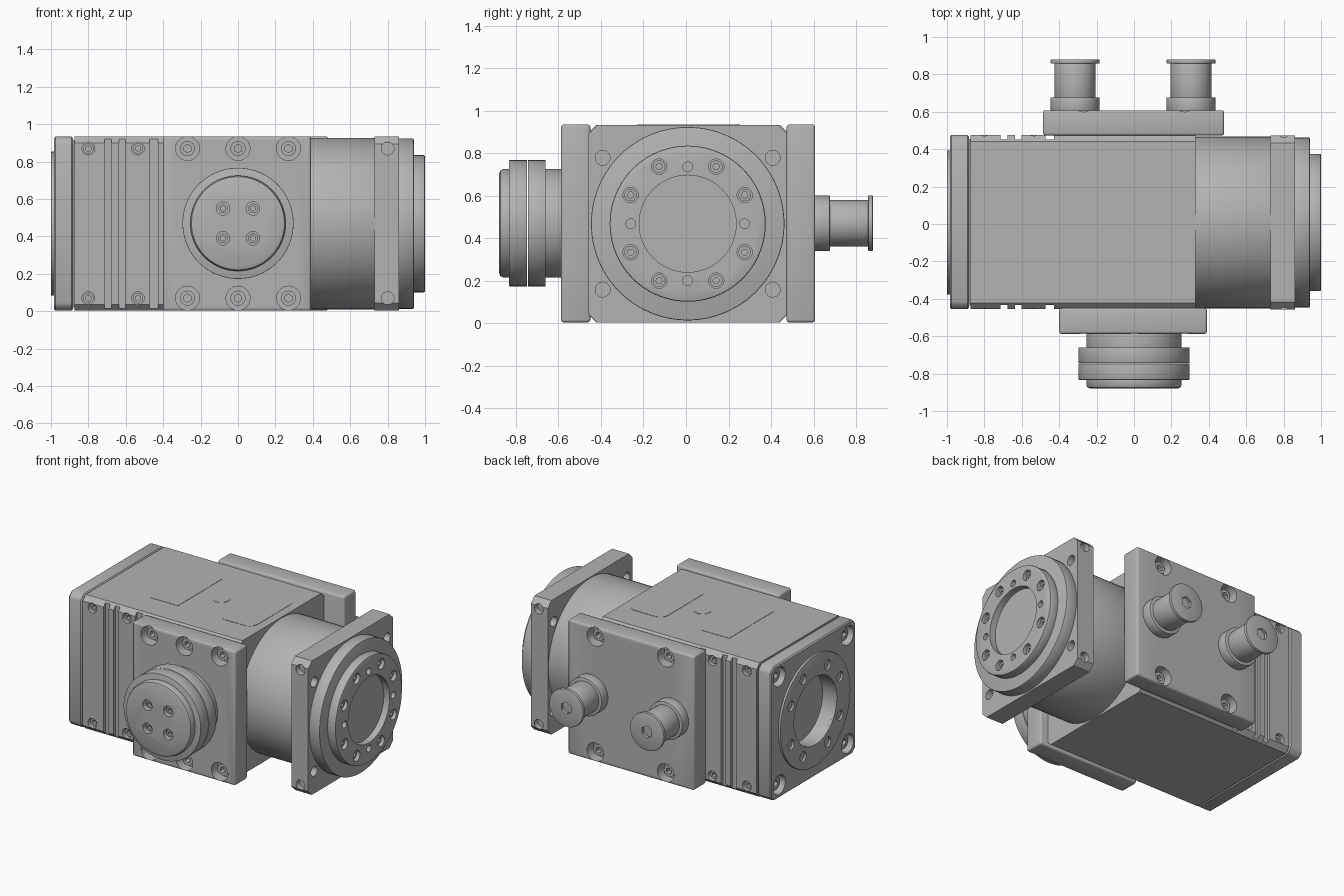
import bpy, bmesh, math
from mathutils import Matrix, Vector

if "Cube" in bpy.data.objects:
    bpy.data.objects.remove(bpy.data.objects["Cube"])

grey = bpy.data.materials.new("machined grey")
grey.use_nodes = True
COLOUR = (0.45, 0.45, 0.45, 1)
grey.diffuse_color = COLOUR
grey.node_tree.nodes["Principled BSDF"].inputs["Base Color"].default_value = COLOUR

CY, CZ = 0.008, 0.468      # main axis
TURN = {"x": Matrix.Rotation(math.pi / 2, 4, "Y"),
        "y": Matrix.Rotation(math.pi / 2, 4, "X"), "z": Matrix()}


def cyl(bm, axis, r, a, b, u, v, n=48):
    """Cylinder along an axis from a to b; u, v are the other two coordinates."""
    m = (a + b) / 2
    pos = {"x": (m, u, v), "y": (u, m, v), "z": (u, v, m)}[axis]
    bmesh.ops.create_cone(bm, cap_ends=True, segments=n, radius1=r, radius2=r,
                          depth=abs(b - a),
                          matrix=Matrix.Translation(pos) @ TURN[axis])


def box(bm, lo, hi):
    lo, hi = Vector(lo), Vector(hi)
    bmesh.ops.create_cube(bm, size=1, matrix=Matrix.Translation((lo + hi) / 2)
                          @ Matrix.Diagonal((*(hi - lo), 1)))


def bevel_edges(bm, width, along=None, segments=1):
    """Bevel all edges, or only those parallel to one axis."""
    def keep(e):
        d = (e.verts[0].co - e.verts[1].co).normalized()
        return along is None or abs(d["xyz".index(along)]) > 0.99
    sharp = [e for e in bm.edges if keep(e) and e.calc_face_angle(0) > 0.6]
    bmesh.ops.bevel(bm, geom=sharp, offset=width, segments=segments,
                    profile=0.5, affect="EDGES")


def finish(name, bm, cutter=None):
    def to_object(label, b):
        me = bpy.data.meshes.new(label)
        bmesh.ops.recalc_face_normals(b, faces=b.faces[:])
        b.to_mesh(me)
        b.free()
        me.materials.append(grey)
        ob = bpy.data.objects.new(label, me)
        bpy.context.collection.objects.link(ob)
        return ob
    ob = to_object(name, bm)
    bpy.ops.object.select_all(action="DESELECT")
    bpy.context.view_layer.objects.active = ob
    ob.select_set(True)
    if cutter:
        tool = to_object(name + "_cutter", cutter)
        tool.hide_render = True
        mod = ob.modifiers.new("cut", "BOOLEAN")
        mod.operation, mod.solver, mod.object = "DIFFERENCE", "EXACT", tool
        bpy.ops.object.modifier_apply(modifier="cut")
        bpy.data.objects.remove(tool)
    bpy.ops.object.shade_smooth_by_angle(angle=math.radians(30))
    return ob


def turned(name, axis, u, v, steps, bevel=0.006, cutter=None):
    """Stack of discs given as (radius, start, end)."""
    bm = bmesh.new()
    for r, a, b in steps:
        part = bmesh.new()
        cyl(part, axis, r, a, b, u, v, 96)
        bevel_edges(part, bevel, segments=2)
        me = bpy.data.meshes.new("step")
        part.to_mesh(me)
        part.free()
        bm.from_mesh(me)
        bpy.data.meshes.remove(me)
    return finish(name, bm, cutter)


def screws(name, axis, spots, r, top, inner):
    """Socket screw heads sunk in their holes."""
    bm, cut = bmesh.new(), bmesh.new()
    for u, v in spots:
        cyl(bm, axis, r, top, inner, u, v, 24)
        cyl(cut, axis, r * 0.55, top + (top - inner) * 0.2,
            (top * 0.4 + inner * 0.6), u, v, 6)
    finish(name, bm, cut)


def ring(radius, angles):
    return [(CY + radius * math.cos(math.radians(t)),
             CZ + radius * math.sin(math.radians(t))) for t in angles]


def corners(du, dv, u=CY, v=CZ):
    return [(u + i * du, v + j * dv) for i in (-1, 1) for j in (-1, 1)]


BOLTS = ring(0.3, [26.6, 63.4, 116.6, 153.4, 206.6, 243.4, 296.6, 333.4])

# Main housing with grooves and small screw holes on both long sides
bm, cut = bmesh.new(), bmesh.new()
box(bm, (-0.875, -0.455, 0.003), (0.33, 0.475, 0.933))
bevel_edges(bm, 0.033, "x")
SIDES = ((-0.455, 1), (0.475, -1))
for y, s in SIDES:
    for x, w in ((-0.695, 0.04), (-0.62, 0.035), (-0.45, 0.045)):
        box(cut, (x - w / 2, min(y - s * 0.03, y + s * 0.022), -0.1),
            (x + w / 2, max(y - s * 0.03, y + s * 0.022), 1.1))
    for x in (-0.8, -0.535):
        for z in (0.07, 0.87):
            cyl(cut, "y", 0.034, y - s * 0.05, y + s * 0.06, x, z, 24)
finish("housing", bm, cut)
for y, s in SIDES:
    screws("housing_screws", "y", [(x, z) for x in (-0.8, -0.535) for z in (0.07, 0.87)],
           0.028, y + s * 0.02, y + s * 0.06)

# End cap, with a narrow shadow gap before the housing
bm, cut = bmesh.new(), bmesh.new()
box(bm, (-0.985, -0.455, 0.003), (-0.882, 0.475, 0.933))
bevel_edges(bm, 0.033, "x")
bevel_edges(bm, 0.008)
cap_spots = corners(0.375, 0.375)
for u, v in cap_spots:
    cyl(cut, "x", 0.066, -1.1, -0.93, u, v, 32)
cyl(cut, "x", 0.235, -1.1, -0.89, CY, CZ, 64)
finish("end_cap", bm, cut)
screws("end_cap_screws", "x", cap_spots, 0.045, -0.955, -0.92)
bm = bmesh.new()
box(bm, (-0.885, -0.435, 0.02), (-0.87, 0.455, 0.915))
finish("cap_gasket", bm)

# Bearing ring on the end cap
cut = bmesh.new()
cyl(cut, "x", 0.235, -1.1, -0.9, CY, CZ, 96)
for u, v in BOLTS:
    cyl(cut, "x", 0.034, -1.1, -0.978, u, v, 24)
turned("end_ring", "x", CY, CZ, [(0.385, -1.0, -0.97)], 0.004, cut)

# Output barrel and square flange
turned("output_barrel", "x", CY, CZ, [(0.459, 0.3, 0.74)], 0.002)
bm, cut = bmesh.new(), bmesh.new()
box(bm, (0.73, CY - 0.466, 0.003), (0.86, CY + 0.466, 0.933))
bevel_edges(bm, 0.04, "x")
for u, v in corners(0.4, 0.31):
    cyl(cut, "x", 0.035, 0.6, 1.0, u, v, 24)
for z in (0.07, 0.87):
    for y, s in ((CY - 0.466, 1), (CY + 0.466, -1)):
        cyl(cut, "y", 0.034, y - s * 0.05, y + s * 0.04, 0.8, z, 24)
finish("output_flange", bm, cut)
turned("flange_collar", "x", CY, CZ, [(0.455, 0.85, 0.94)], 0.006)

# Output face with shallow bore, bolts and dowel holes
cut = bmesh.new()
cyl(cut, "x", 0.228, 0.955, 1.1, CY, CZ, 96)
for u, v in BOLTS:
    cyl(cut, "x", 0.036, 0.955, 1.1, u, v, 24)
for u, v in ring(0.268, [0, 90, 180, 270]):
    cyl(cut, "x", 0.023, 0.955, 1.1, u, v, 24)
turned("output_face", "x", CY, CZ, [(0.367, 0.93, 1.0)], 0.008, cut)
screws("output_bolts", "x", BOLTS, 0.029, 0.98, 0.95)


# Side plates with counterbored screws
def side_plate(name, x0, x1, face, inner, xs):
    bm, cut = bmesh.new(), bmesh.new()
    box(bm, (x0, min(face, inner), 0.003), (x1, max(face, inner), 0.935))
    bevel_edges(bm, 0.014, segments=3)
    s = 1 if inner > face else -1
    spots = [(x, z) for x in xs for z in (0.07, 0.87)]
    for u, v in spots:
        cyl(cut, "y", 0.064, face - s * 0.05, face + s * 0.075, u, v, 32)
    finish(name, bm, cut)
    screws(name + "_screws", "y", spots, 0.04, face + s * 0.035, face + s * 0.09)


side_plate("front_plate", -0.4, 0.39, -0.588, -0.45, (-0.27, 0, 0.27))
side_plate("back_plate", -0.487, 0.482, 0.608, 0.473, (-0.27, 0.27))

# Front round cover
cut = bmesh.new()
cover_spots = corners(0.08, 0.08, 0, 0.47)
for u, v in cover_spots:
    cyl(cut, "y", 0.036, -1.0, -0.83, u, v, 24)
turned("front_cover_cap", "y", 0, 0.47, [(0.255, -0.88, -0.8)], 0.022, cut)
turned("front_cover", "y", 0, 0.47,
       [(0.255, -0.7, -0.57), (0.297, -0.744, -0.66), (0.297, -0.833, -0.747)], 0.003)
screws("cover_screws", "y", cover_spots, 0.026, -0.86, -0.82)

# Back connectors with a socket in each end
for side, x in (("right", -0.315), ("left", 0.305)):
    cut = bmesh.new()
    cyl(cut, "y", 0.042, 0.855, 1.0, x, 0.47, 6)
    turned(side + "_connector_head", "y", x, 0.47, [(0.131, 0.857, 0.88)], 0.006, cut)
    turned(side + "_connector", "y", x, 0.47,
           [(0.131, 0.6, 0.677), (0.109, 0.66, 0.86)], 0.004)

# Flush panels on the top
bm = bmesh.new()
box(bm, (0.0, -0.23, 0.928), (0.27, 0.255, 0.935))
bevel_edges(bm, 0.06, "z", 6)
finish("rounded_panel", bm)
bm = bmesh.new()
box(bm, (-0.51, -0.23, 0.928), (-0.3, 0.255, 0.935))
finish("square_panel", bm)
bm = bmesh.new()
cyl(bm, "z", 0.054, 0.928, 0.935, -0.135, 0.01)
finish("round_plug", bm)
